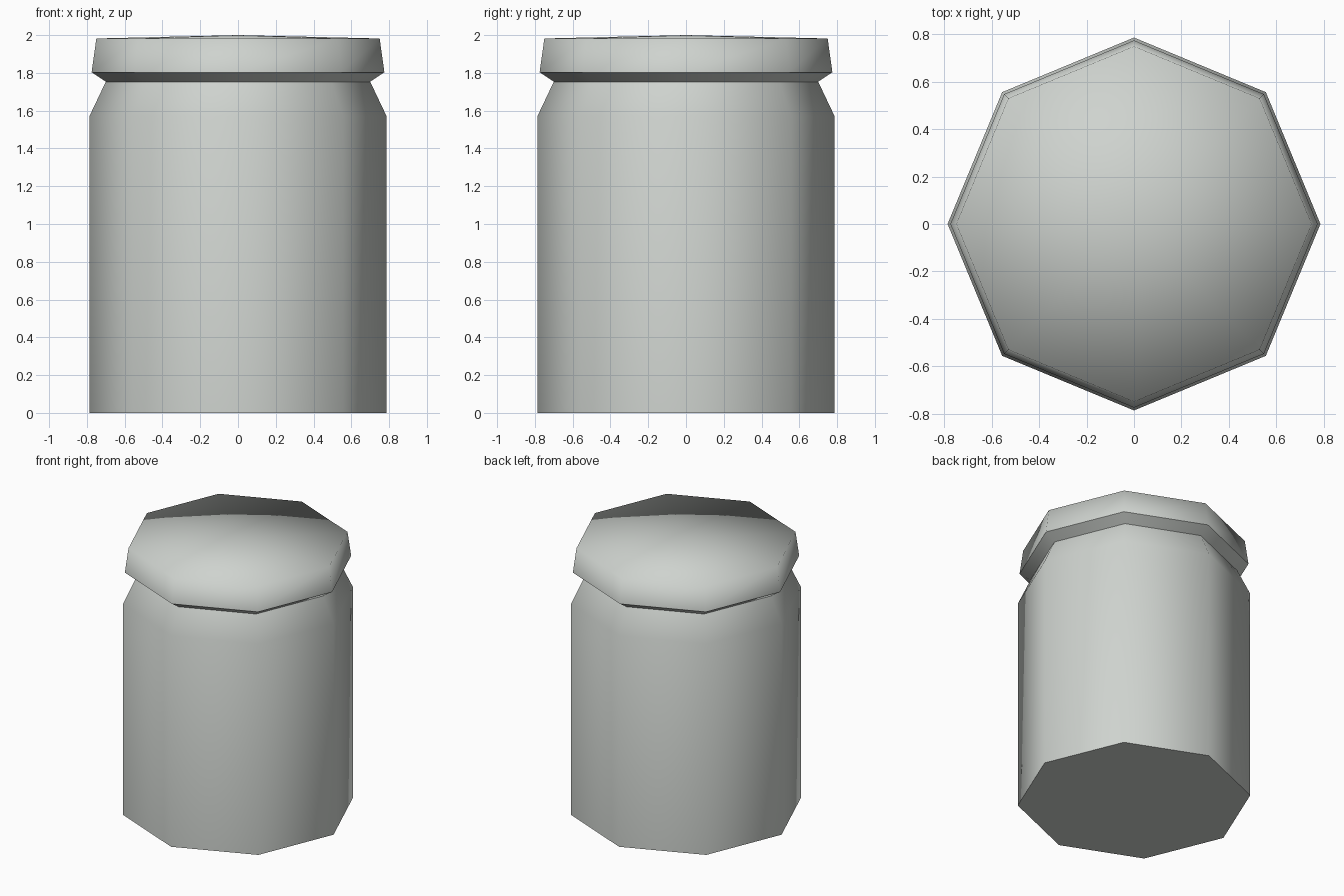
import bpy
import bmesh
from math import cos, sin, tau

SIDES = 8

cube = bpy.data.objects.get("Cube")
if cube:
    bpy.data.objects.remove(cube, do_unlink=True)

# One pale grey material
color = (0.62, 0.65, 0.62, 1.0)
grey = bpy.data.materials.new("pale_grey")
grey.diffuse_color = color
grey.use_nodes = True
bsdf = next(n for n in grey.node_tree.nodes if n.type == 'BSDF_PRINCIPLED')
bsdf.inputs["Base Color"].default_value = color


def turned(name, profile, sharp_rings):
    """Smooth eight-sided turned part; a zero radius makes a centre point."""
    bm = bmesh.new()
    rings = []
    for r, z in profile:
        count = SIDES if r else 1
        rings.append([bm.verts.new((r * cos(tau * i / SIDES), r * sin(tau * i / SIDES), z))
                      for i in range(count)])
    for low, high in zip(rings, rings[1:]):
        for i in range(SIDES):
            j = (i + 1) % SIDES
            corners = [low[i % len(low)], low[j % len(low)],
                       high[j % len(high)], high[i % len(high)]]
            bm.faces.new(list(dict.fromkeys(corners)))
    for face in bm.faces:
        face.smooth = True
    # Keep hard edges around the chosen rings
    for k in sharp_rings:
        ring = set(rings[k])
        for edge in bm.edges:
            if set(edge.verts) <= ring:
                edge.smooth = False
    bmesh.ops.recalc_face_normals(bm, faces=bm.faces[:])
    mesh = bpy.data.meshes.new(name)
    bm.to_mesh(mesh)
    bm.free()
    mesh.materials.append(grey)
    obj = bpy.data.objects.new(name, mesh)
    bpy.context.collection.objects.link(obj)
    return obj


# Straight body with a sloped shoulder
turned("jar_body", [(0, 0), (0.787, 0), (0.787, 1.57), (0.7, 1.753)], [1])

# Flared lid with a very shallow crown, softly shaded over the rim
turned("jar_lid", [(0.7, 1.753), (0.775, 1.803), (0.75, 1.982), (0, 2.0)], [1])
